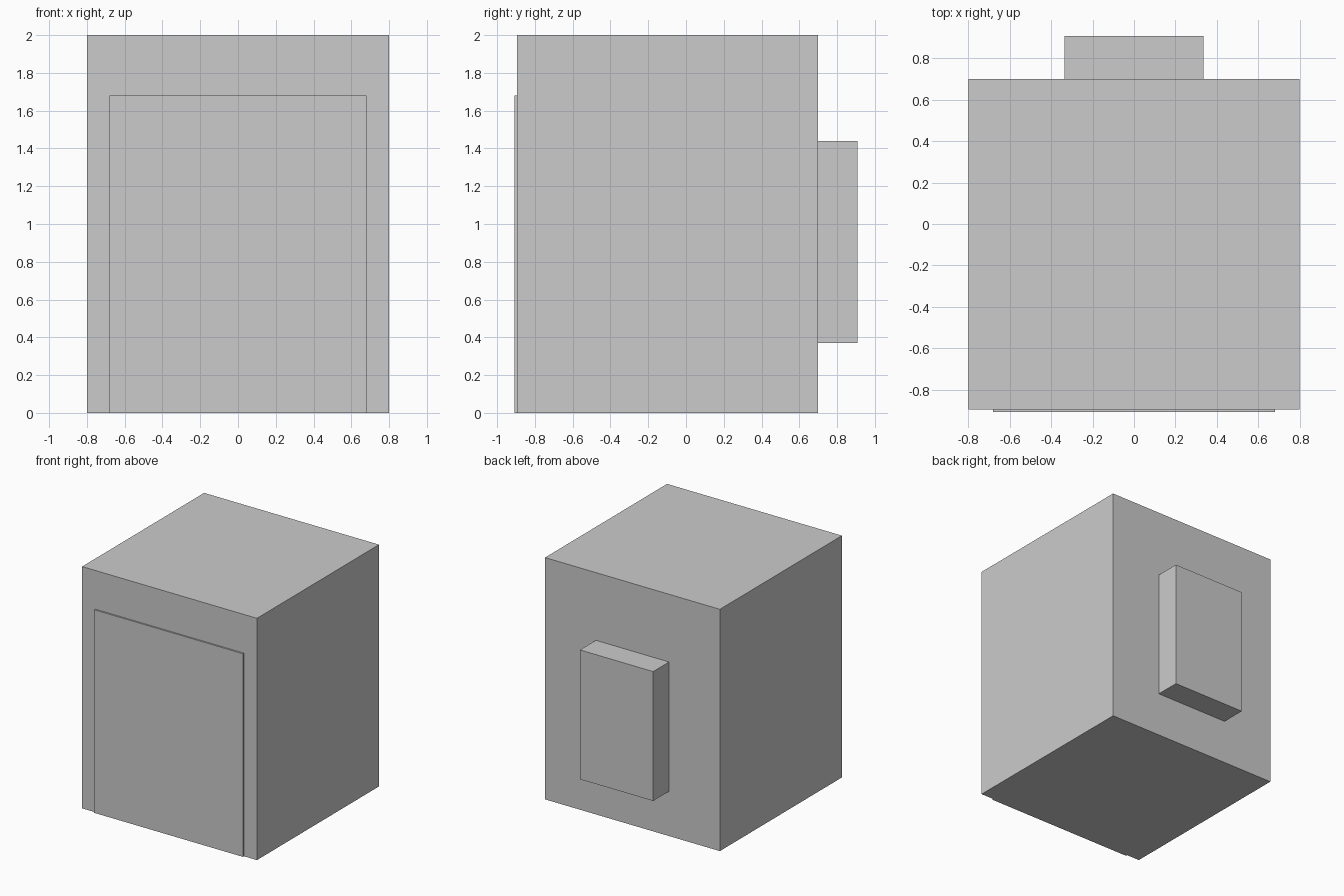
import bpy
from mathutils import Vector

if "Cube" in bpy.data.objects:
    bpy.data.objects.remove(bpy.data.objects["Cube"])


def box(name, lo, hi):
    """Add a flat-shaded box spanning two opposite corners."""
    lo, hi = Vector(lo), Vector(hi)
    bpy.ops.mesh.primitive_cube_add(size=1)
    obj = bpy.context.object
    obj.name = name
    for v in obj.data.vertices:
        v.co = (lo + hi) / 2 + v.co * (hi - lo)
    return obj


FRONT, BACK = -0.895, 0.70

# Main cabin
box("cabin_body", (-0.80, FRONT, 0), (0.80, BACK, 2.0))
# Thin door panel standing proud of the front
box("front_door", (-0.68, -0.908, 0), (0.68, FRONT, 1.68))
# Service box on the rear wall
box("rear_unit", (-0.335, BACK, 0.37), (0.335, 0.908, 1.44))
